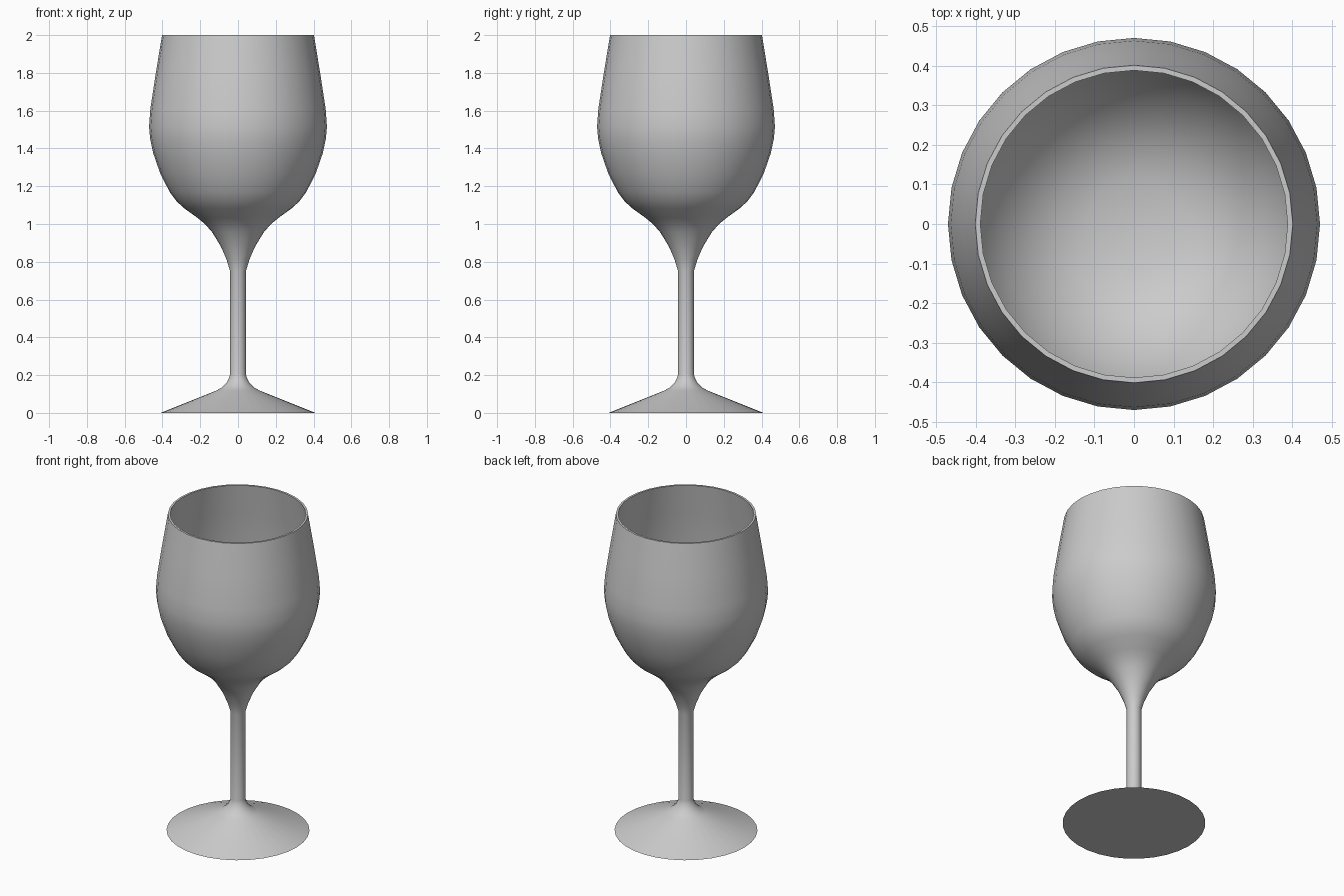
import bpy, bmesh, math

if "Cube" in bpy.data.objects:
    bpy.data.objects.remove(bpy.data.objects["Cube"])

SIDES = 32

# Glass profile (radius, height): foot, stem, outer bowl, rim, inner bowl
foot = [(0, 0), (0.41, 0), (0.115, 0.118), (0.085, 0.135), (0.06, 0.16), (0.047, 0.185)]
stem = [(0.042, 0.205), (0.042, 0.75)]
bowl_outside = [(0.06, 0.81), (0.09, 0.88), (0.137, 0.957), (0.175, 1.0), (0.215, 1.033),
                (0.285, 1.083), (0.325, 1.12), (0.36, 1.167), (0.41, 1.263), (0.449, 1.375),
                (0.465, 1.45), (0.471, 1.515), (0.464, 1.61), (0.435, 1.80), (0.402, 2.0)]
bowl_inside = [(0.389, 2.0), (0.421, 1.80), (0.45, 1.61), (0.457, 1.515), (0.451, 1.45),
               (0.435, 1.375), (0.397, 1.27), (0.345, 1.175), (0.27, 1.095), (0.2, 1.052),
               (0.12, 1.025), (0, 1.02)]


def lathe(name, profile):
    """Spin a profile around the z axis into a closed solid."""
    bm = bmesh.new()
    verts = [bm.verts.new((r, 0, z)) for r, z in profile]
    edges = [bm.edges.new(pair) for pair in zip(verts, verts[1:])]
    bmesh.ops.spin(bm, geom=verts + edges, cent=(0, 0, 0), axis=(0, 0, 1),
                   angle=math.tau, steps=SIDES)
    bmesh.ops.remove_doubles(bm, verts=bm.verts[:], dist=0.0005)
    bmesh.ops.recalc_face_normals(bm, faces=bm.faces[:])
    mesh = bpy.data.meshes.new(name)
    bm.to_mesh(mesh)
    bm.free()
    obj = bpy.data.objects.new(name, mesh)
    bpy.context.collection.objects.link(obj)
    bpy.ops.object.select_all(action='DESELECT')
    obj.select_set(True)
    bpy.context.view_layer.objects.active = obj
    bpy.ops.object.shade_smooth_by_angle(angle=math.radians(50))
    return obj


lathe("wine_glass", foot + stem + bowl_outside + bowl_inside)
